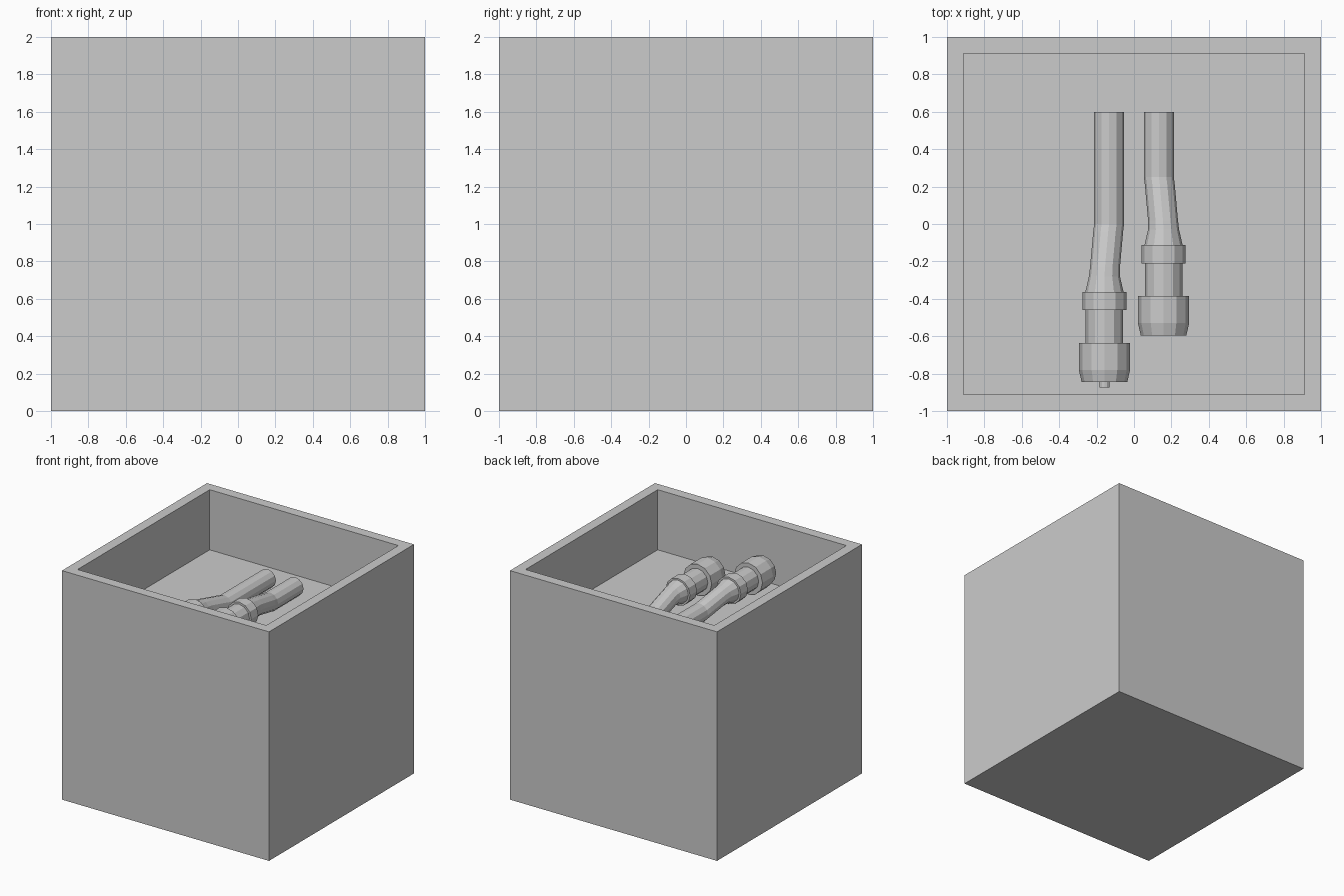
import bpy, bmesh
from math import sin, cos, pi

if "Cube" in bpy.data.objects:
    bpy.data.objects.remove(bpy.data.objects["Cube"])

SIDES = 12
FLOOR_Z = 1.475


def finish(bm, name):
    bmesh.ops.recalc_face_normals(bm, faces=bm.faces)
    mesh = bpy.data.meshes.new(name)
    bm.to_mesh(mesh)
    bm.free()
    obj = bpy.data.objects.new(name, mesh)
    bpy.context.collection.objects.link(obj)
    return obj


def loft(name, rings):
    """Capped tube through rings given as (x, y, z, radius), each facing y."""
    bm = bmesh.new()
    loops = [[bm.verts.new((x + r * cos(2 * pi * i / SIDES), y,
                            z + r * sin(2 * pi * i / SIDES)))
              for i in range(SIDES)] for x, y, z, r in rings]
    for a, b in zip(loops, loops[1:]):
        for i in range(SIDES):
            j = (i + 1) % SIDES
            bm.faces.new((a[i], a[j], b[j], b[i]))
    bm.faces.new(loops[0])
    bm.faces.new(loops[-1])
    return finish(bm, name)


# Open box: cube with its top face inset and pushed down
bm = bmesh.new()
bmesh.ops.create_cube(bm, size=2)
bmesh.ops.translate(bm, verts=bm.verts, vec=(0, 0, 1))
top = max(bm.faces, key=lambda f: f.calc_center_median().z)
bmesh.ops.inset_individual(bm, faces=[top], thickness=0.125)
pocket = bmesh.ops.extrude_discrete_faces(bm, faces=[top])["faces"][0]
bmesh.ops.translate(bm, verts=pocket.verts, vec=(0, 0, FLOOR_Z - 2))
finish(bm, "open_box")


def hose(name, side, shift, socket):
    """Hose with a plug; shift moves the fitting along y from the left one."""
    hx, hz = side * 0.133, FLOOR_Z + 0.08
    px, pz = side * 0.158, FLOOR_Z + 0.14

    # Flexible tube that bends up into the fitting
    loft(name + "_tube", [
        (hx, 0.6, hz, 0.08),
        (hx, shift, hz, 0.08),
        (hx + side * 0.005, shift - 0.04, hz + 0.01, 0.08),
        (px - side * 0.003, shift - 0.23, pz - 0.007, 0.08),
        (px, shift - 0.28, pz, 0.083),
        (px, shift - 0.363, pz, 0.102)])

    # Collar, body and tapered head in one turned profile
    profile = [(-0.363, 0.118), (-0.46, 0.118), (-0.46, 0.1), (-0.635, 0.1),
               (-0.635, 0.137), (-0.78, 0.137), (-0.845, 0.122)]
    if socket:
        profile += [(-0.845, 0.03), (-0.74, 0.03)]
    loft(name + "_fitting", [(px, y + shift, pz, r) for y, r in profile])

    # Pin on the plug half
    if not socket:
        loft(name + "_pin", [(px, -0.84, pz, 0.027), (px, -0.875, pz, 0.027)])


hose("plug_hose", -1, 0, False)
hose("socket_hose", 1, 0.25, True)
